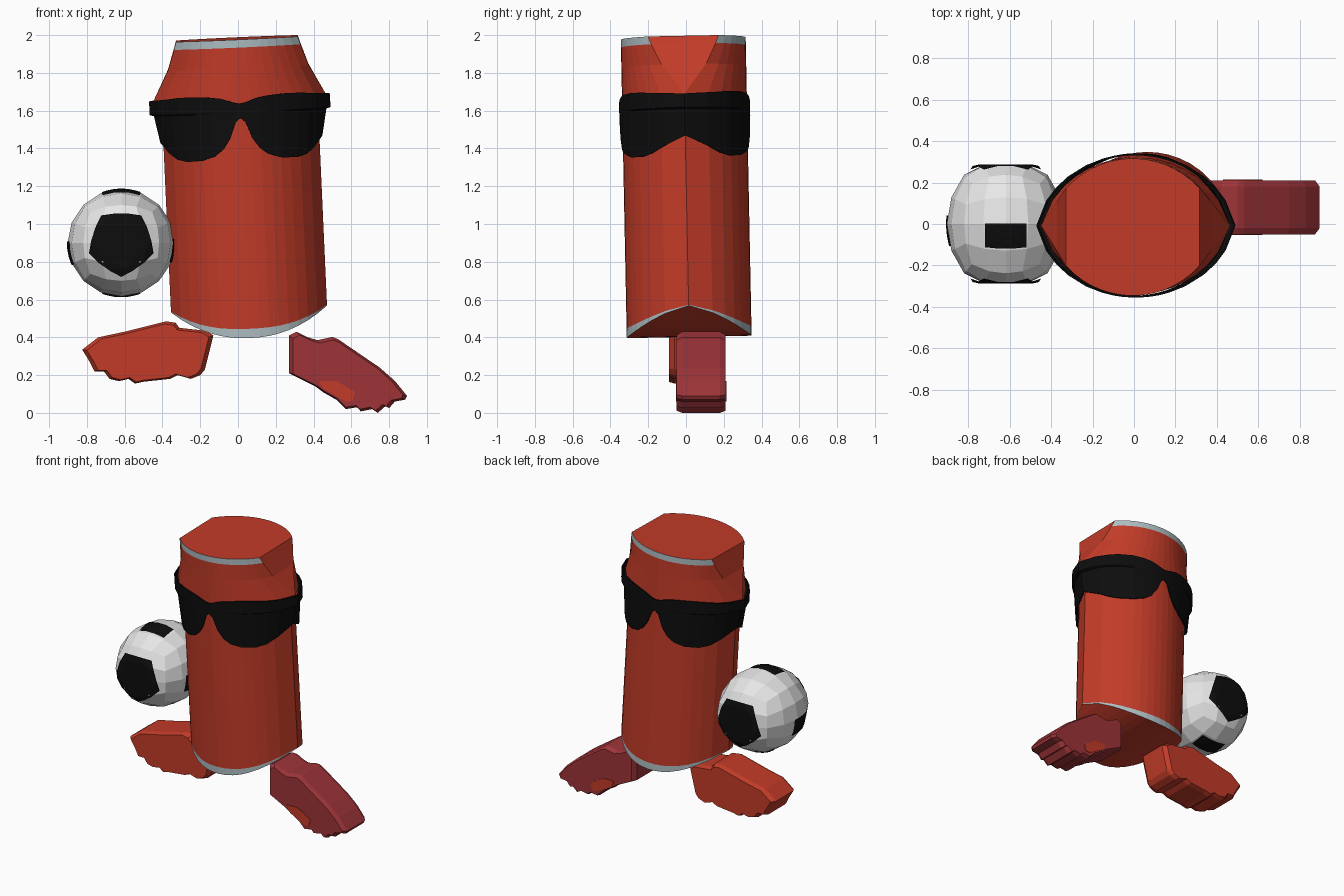
import bpy, bmesh, math
from mathutils import Vector

if "Cube" in bpy.data.objects:
    bpy.data.objects.remove(bpy.data.objects["Cube"])


def material(name, rgb):
    m = bpy.data.materials.new(name)
    m.diffuse_color = (*rgb, 1)
    m.use_nodes = True
    m.node_tree.nodes["Principled BSDF"].inputs["Base Color"].default_value = m.diffuse_color
    return m


RED = material("can red", (0.54, 0.044, 0.021))
CRIMSON = material("dark crimson", (0.34, 0.034, 0.04))
GREY = material("rim grey", (0.42, 0.51, 0.54))
BLACK = material("black", (0.004, 0.004, 0.004))
WHITE = material("ball white", (0.8, 0.8, 0.8))


def finish(name, bm, *mats):
    bmesh.ops.remove_doubles(bm, verts=bm.verts, dist=0.0005)
    bmesh.ops.recalc_face_normals(bm, faces=bm.faces)
    me = bpy.data.meshes.new(name)
    bm.to_mesh(me)
    bm.free()
    ob = bpy.data.objects.new(name, me)
    bpy.context.collection.objects.link(ob)
    for m in mats:
        me.materials.append(m)
    return ob


def lens(u):
    """Half depth of the two-arc cross-section, u = -1..1."""
    return max(0.0, math.sqrt(0.432 ** 2 - (0.42 * min(abs(u), 1)) ** 2) - 0.1015)


def lean(x, y, z):
    """The can leans slightly to the left and forward."""
    t = z - 0.4
    return Vector((x + 0.065 - 0.045 * t, y + 0.017 - 0.02 * t, z + 0.045 * x + 0.02 * y))


# ---- can body: lens-shaped rings; upper rings are cut off flat at the sides
N = 16
us = [-1 + 2 * i / N for i in range(N + 1)]
bm = bmesh.new()
rings = []


def add_ring(width, zfun, clipped):
    pts = [(u * width, lens(u * width / 0.42 if clipped else u), zfun(u)) for u in us]
    ring = [bm.verts.new(lean(x, -y, z)) for x, y, z in pts]
    ring += [bm.verts.new(lean(x, y, z)) for x, y, z in reversed(pts)]
    rings.append(ring)


add_ring(0.413, lambda u: 0.403 + 0.147 * abs(u) ** 2.2, False)
add_ring(0.413, lambda u: 0.452 + 0.102 * abs(u) ** 2.5, False)
for z, w, clipped in [(1.45, 0.413, False), (1.6, 0.44, False), (1.67, 0.456, False),
                      (1.83, 0.372, True), (1.94, 0.335, True), (1.982, 0.322, True)]:
    add_ring(w, lambda u, z=z: z, clipped)
M = len(rings[0])
for k in range(len(rings) - 1):
    for i in range(M):
        j = (i + 1) % M
        f = bm.faces.new((rings[k][i], rings[k][j], rings[k + 1][j], rings[k + 1][i]))
        side = i in (N, M - 1)
        f.material_index = 1 if k in (0, len(rings) - 2) and not side else 0
for ring in (rings[0], rings[-1]):          # arched underside and flat lid
    for i in range(N):
        bm.faces.new((ring[i], ring[i + 1], ring[M - 2 - i], ring[M - 1 - i]))
finish("can_body", bm, RED, GREY)

# ---- sunglasses wrapped round front and back: (u, top, bottom)
half = [(0, 1.645, 1.567), (0.06, 1.65, 1.545), (0.14, 1.663, 1.46), (0.23, 1.675, 1.405),
        (0.34, 1.682, 1.37), (0.5, 1.687, 1.349), (0.68, 1.686, 1.346), (0.8, 1.68, 1.36),
        (0.9, 1.676, 1.395), (1, 1.67, 1.45)]
cols = [(-u, t, b) for u, t, b in reversed(half[1:])] + half


def glass_width(z):
    if z >= 1.6:
        return 0.475
    return 0.425 + 0.03 * max(0, z - 1.45) / 0.15


bm = bmesh.new()
for s in (-1, 1):
    grid = []
    for u, t, b in cols:
        grid.append([bm.verts.new(lean(u * glass_width(z), s * (lens(u) + (0.012 if abs(u) < 1 else 0)), z))
                     for z in (b, max(b, 1.594), max(b + 0.001, 1.6), t)])
    for a, c in zip(grid, grid[1:]):
        for r in range(3):
            bm.faces.new((a[r], c[r], c[r + 1], a[r + 1]))
glasses = finish("sunglasses", bm, BLACK)
sol = glasses.modifiers.new("thickness", "SOLIDIFY")
sol.thickness = 0.008
sol.offset = 0

# ---- football: spherified cube, stretched in depth and flattened front and back
CENTRE = Vector((-0.618, 0, 0.9))


def ball_point(d, lift=0.0):
    d = Vector(d).normalized()
    y = max(-0.283 - lift, min(0.283 + lift, d.y * 0.336))
    return CENTRE + Vector((d.x * (0.284 + lift), y, d.z * (0.284 + lift)))


bm = bmesh.new()
bmesh.ops.create_cube(bm, size=2)
bmesh.ops.subdivide_edges(bm, edges=bm.edges[:], cuts=3, use_grid_fill=True)
for v in bm.verts:
    v.co = ball_point([math.tan(c * math.pi / 4) for c in v.co])
finish("ball", bm, WHITE)


# ---- black ball patches: thin plates following the ball
def patch(name, direction, sides, radius, turn, squash=1.0):
    n = Vector(direction).normalized()
    up = Vector((0, 0, 1)) if abs(n.z) < 0.8 else Vector((0, 1, 0))
    right = up.cross(n).normalized()
    up = n.cross(right)
    bm = bmesh.new()
    mid = bm.verts.new(n)
    rim = []
    for i in range(sides):
        a = turn + 2 * math.pi * i / sides
        rim.append(bm.verts.new(n + right * math.cos(a) * radius + up * math.sin(a) * radius * squash))
    for i in range(sides):
        bm.faces.new((mid, rim[i], rim[(i + 1) % sides]))
    bmesh.ops.subdivide_edges(bm, edges=bm.edges[:], cuts=2, use_grid_fill=True)
    for v in bm.verts:
        v.co = ball_point(v.co, 0.004)
    finish(name, bm, BLACK)


for s, label in ((-1, "front"), (1, "back")):
    patch("ball_patch_" + label, (0, s, 0), 5, 0.80, -math.pi / 2)
patch("ball_patch_top", (0, -0.18, 1), 4, 0.53, math.pi / 4, 0.5)
patch("ball_patch_bottom", (0, 0.18, -1), 4, 0.53, math.pi / 4, 0.5)
patch("ball_patch_left", (-1, -0.1, -0.2), 4, 0.32, math.pi / 4)
patch("ball_patch_right", (1, -0.1, -0.15), 4, 0.32, math.pi / 4)


# ---- shoes: side profile extruded in depth with chamfered edges
def extrude(name, outline, y0, y1, mat, chamfer=0.0):
    cx = sum(p[0] for p in outline) / len(outline)
    cz = sum(p[1] for p in outline) / len(outline)
    layers = [(y0, 0.93), (y0 + chamfer, 1), (y1 - chamfer, 1), (y1, 0.93)] if chamfer else [(y0, 1), (y1, 1)]
    bm = bmesh.new()
    loops = [[bm.verts.new((cx + (x - cx) * k, y, cz + (z - cz) * k)) for x, z in outline] for y, k in layers]
    for a, b in zip(loops, loops[1:]):
        for i in range(len(a)):
            j = (i + 1) % len(a)
            bm.faces.new((a[i], a[j], b[j], b[i]))
    bm.faces.new(loops[0])
    bm.faces.new(loops[-1])
    finish(name, bm, mat)


extrude("left_shoe", [
    (-.825, .335), (-.74, .40), (-.6, .43), (-.38, .485), (-.33, .477), (-.31, .45), (-.17, .435),
    (-.13, .41), (-.175, .23), (-.2, .2), (-.25, .18), (-.32, .2), (-.36, .18), (-.5, .165),
    (-.545, .155), (-.58, .18), (-.63, .168), (-.68, .18), (-.71, .22), (-.76, .22), (-.785, .27)],
    -0.09, 0.17, RED, 0.03)
extrude("right_shoe", [
    (.27, .41), (.31, .43), (.37, .40), (.42, .385), (.5, .402), (.53, .39), (.75, .24), (.83, .17),
    (.895, .09), (.885, .07), (.83, .06), (.8, .025), (.78, .035), (.74, 0), (.71, .02), (.65, .008),
    (.63, .03), (.57, .02), (.52, .07), (.45, .11), (.41, .14), (.34, .175), (.29, .2), (.27, .21)],
    -0.05, 0.21, CRIMSON, 0.03)

# ---- red arch panel on both sides of the right shoe
for y, label in ((-0.054, "front"), (0.207, "back")):
    extrude("shoe_panel_" + label,
            [(.43, .17), (.52, .17), (.62, .11), (.605, .06), (.57, .06), (.45, .13)], y, y + 0.007, RED)
